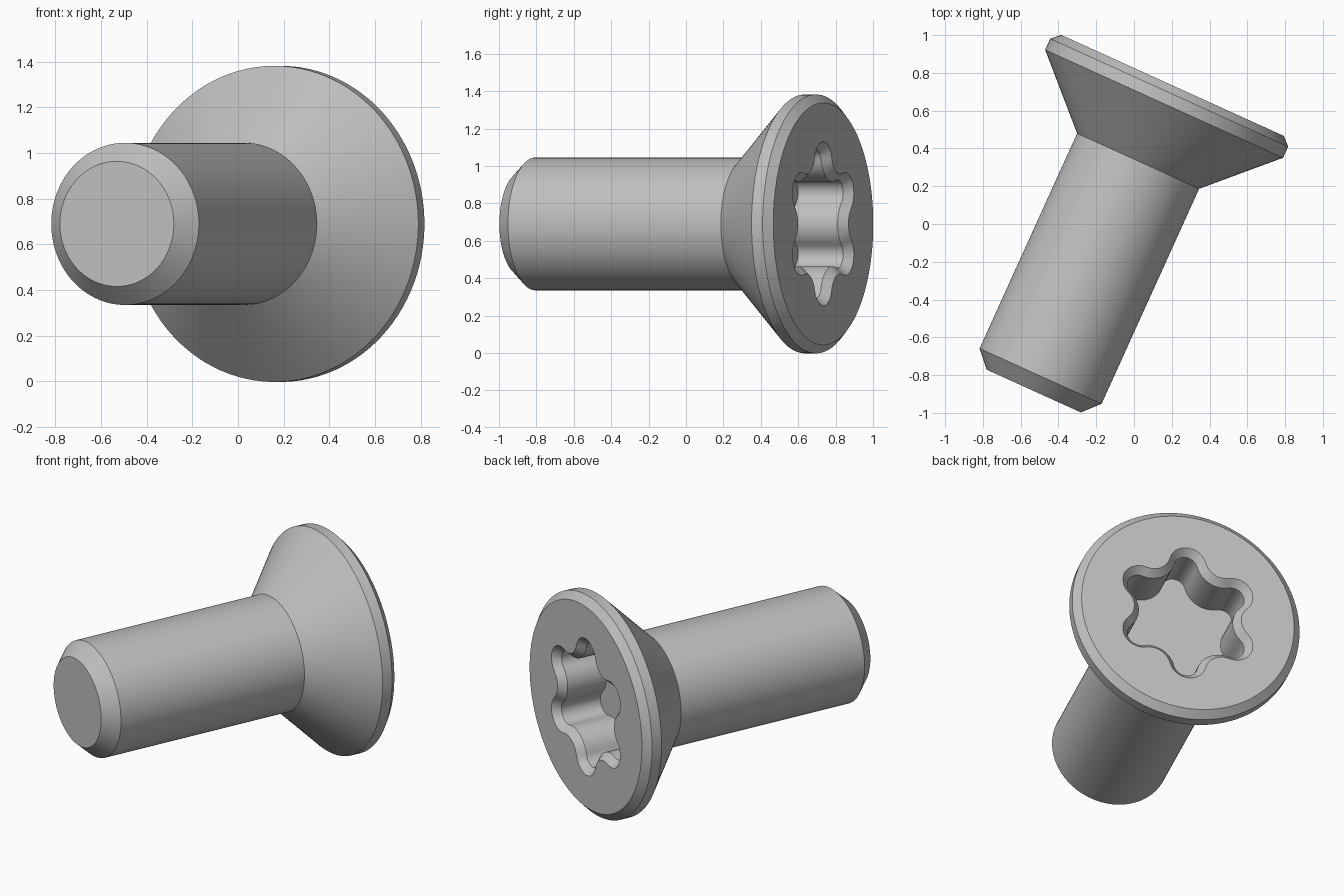
import bpy, bmesh
from math import sin, cos, pi, radians, hypot, atan2
from mathutils import Matrix

cube = bpy.data.objects.get("Cube")
if cube:
    bpy.data.objects.remove(cube, do_unlink=True)

LOBE_PTS, VALLEY_PTS = 11, 7
SIDES = 6 * (LOBE_PTS + VALLEY_PTS)
LOBE_R, LOBE_C = 0.072, 0.328        # lobe radius and centre distance
VALLEY_R, VALLEY_C = 0.153, 0.438    # valley radius and centre distance

steel = bpy.data.materials.new("steel_grey")
steel.use_nodes = True
colour = (0.53, 0.53, 0.53, 1)
steel.diffuse_color = colour
steel.node_tree.nodes["Principled BSDF"].inputs["Base Color"].default_value = colour

# The screw lies level and its axis is turned away from +y
turn = radians(24.4)
dx, dy = sin(turn), cos(turn)
placement = Matrix(((0, dy, dx, -0.107),
                    (0, -dx, dy, 0.049),
                    (1, 0, 0, 0.69),
                    (0, 0, 0, 1)))


def circle(radius, height):
    # starts at the same angle as the first socket point
    start = -pi / 6 * LOBE_PTS / (LOBE_PTS + VALLEY_PTS)
    return [(radius * cos(start + 2 * pi * i / SIDES),
             radius * sin(start + 2 * pi * i / SIDES), height) for i in range(SIDES)]


def six_lobe(offset, height):
    # tangent arcs: bulging lobes joined by rounded valleys
    half = atan2(VALLEY_C * sin(pi / 6), VALLEY_C * cos(pi / 6) - LOBE_C)
    sweep = 2 * (half - pi / 6)
    points = []

    def arc_point(distance, direction, radius, angle):
        points.append((distance * cos(direction) + radius * cos(angle),
                       distance * sin(direction) + radius * sin(angle), height))

    for k in range(6):
        mid = k * pi / 3
        for i in range(LOBE_PTS):
            t = 2 * i / (LOBE_PTS - 1) - 1
            arc_point(LOBE_C, mid, LOBE_R + offset, mid + t * half)
        mid += pi / 6
        for i in range(VALLEY_PTS):
            t = (i + 1) / (VALLEY_PTS + 1) - 0.5
            arc_point(VALLEY_C, mid, VALLEY_R - offset, mid + pi - t * sweep)
    return points


def skin(name, rings, cap_start=False, cap_end=False):
    bm = bmesh.new()
    loops = [[bm.verts.new(p) for p in ring] for ring in rings]
    for low, high in zip(loops, loops[1:]):
        for i in range(SIDES):
            j = (i + 1) % SIDES
            bm.faces.new((low[i], low[j], high[j], high[i]))
    if cap_start:
        bm.faces.new(loops[0][::-1])
    if cap_end:
        bm.faces.new(loops[-1])
    mesh = bpy.data.meshes.new(name)
    bm.to_mesh(mesh)
    bm.free()
    mesh.materials.append(steel)
    obj = bpy.data.objects.new(name, mesh)
    bpy.context.collection.objects.link(obj)
    obj.matrix_world = placement
    bpy.ops.object.select_all(action="DESELECT")
    obj.select_set(True)
    bpy.context.view_layer.objects.active = obj
    bpy.ops.object.shade_smooth_by_angle(angle=radians(30))
    return obj


NECK, TOP = 0.312, 0.752

# Shank with a chamfered tip
skin("shank", [circle(0.274, -1.025), circle(0.355, -0.938), circle(0.355, NECK)],
     cap_start=True)

# Countersunk head: cone, thin rim, chamfer and flat top around the socket
skin("head", [circle(0.355, NECK), circle(0.692, 0.645), circle(0.692, 0.71),
              circle(0.647, TOP), six_lobe(0.04, TOP)])

# Six-lobed drive socket: chamfered mouth, straight walls, flat floor
skin("drive_socket", [six_lobe(0.04, TOP), six_lobe(0, TOP - 0.045),
                      six_lobe(0, TOP - 0.31)], cap_end=True)
